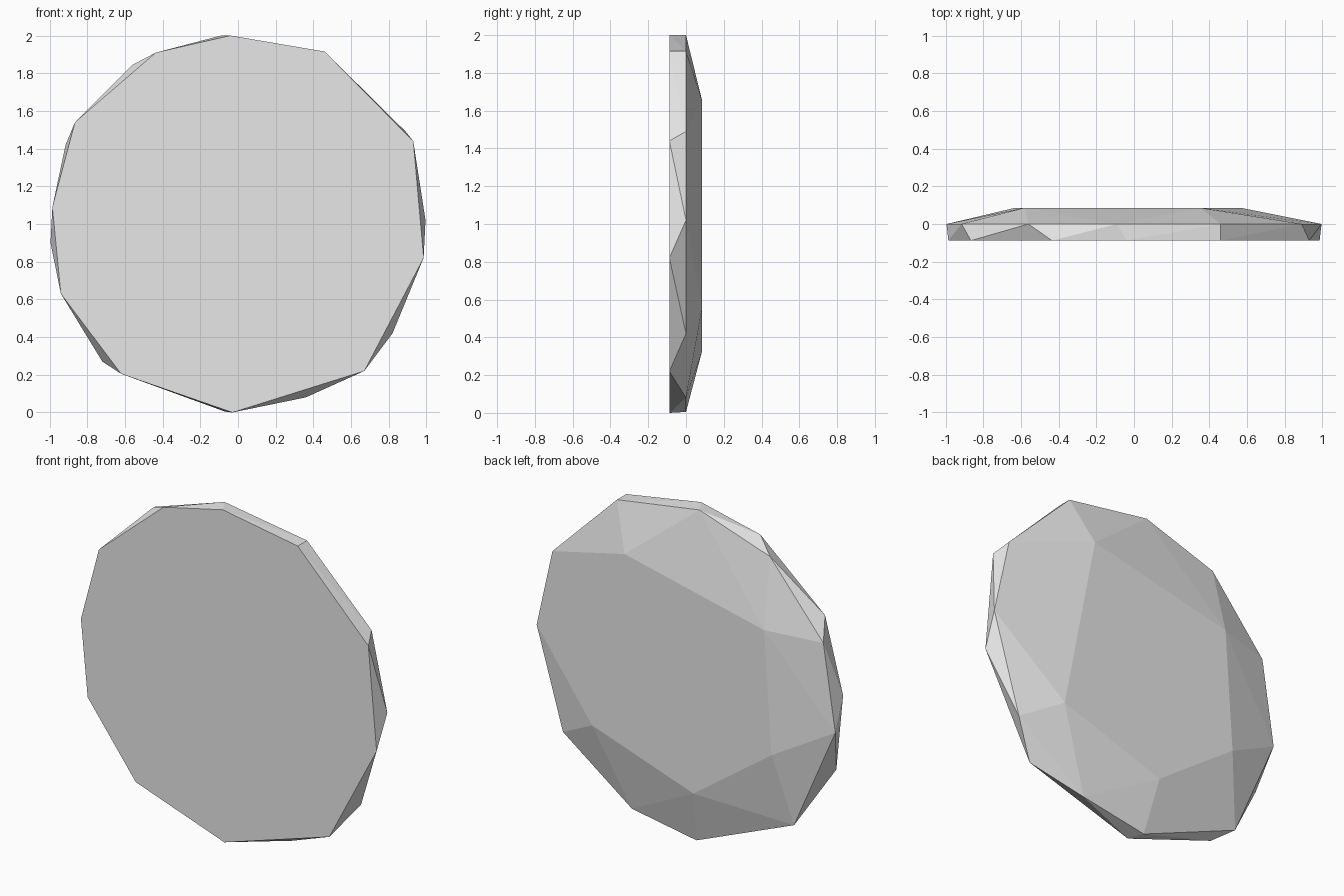
import bpy
import bmesh

cube = bpy.data.objects.get("Cube")
if cube:
    bpy.data.objects.remove(cube, do_unlink=True)

# Pale grey stone
stone = bpy.data.materials.new("pale_grey")
stone.use_nodes = True
grey = (0.8, 0.8, 0.8, 1)
stone.diffuse_color = grey
stone.node_tree.nodes["Principled BSDF"].inputs["Base Color"].default_value = grey

# Outlines (x, z) of the flat front, the widest girdle and the small back facet
front = [(-0.04, 2.0), (0.46, 1.915), (0.93, 1.44), (0.985, 0.82), (0.67, 0.22),
         (-0.03, 0), (-0.62, 0.205), (-0.94, 0.63), (-0.985, 1.09),
         (-0.865, 1.54), (-0.435, 1.91)]
girdle = [(-0.09, 2.0), (0.46, 1.915), (0.89, 1.49), (0.995, 1.02), (0.82, 0.42),
          (0.36, 0.08), (-0.07, 0.005), (-0.72, 0.27), (-0.995, 0.9),
          (-0.915, 1.42), (-0.56, 1.845)]
back = [(0.35, 1.65), (-0.58, 1.44), (-0.63, 0.7), (-0.11, 0.33), (0.565, 0.56)]

# Wrap the three outlines in one faceted convex shell
bm = bmesh.new()
for outline, y in ((front, -0.088), (girdle, 0), (back, 0.086)):
    for x, z in outline:
        bm.verts.new((x, y, z))
hull = bmesh.ops.convex_hull(bm, input=bm.verts)
loose = [v for v in bm.verts if not v.link_faces]
bmesh.ops.delete(bm, geom=loose, context="VERTS")
bmesh.ops.dissolve_limit(bm, angle_limit=0.01, verts=bm.verts, edges=bm.edges)
bmesh.ops.recalc_face_normals(bm, faces=bm.faces)

mesh = bpy.data.meshes.new("faceted_disc")
bm.to_mesh(mesh)
bm.free()
mesh.materials.append(stone)
disc = bpy.data.objects.new("faceted_disc", mesh)
bpy.context.collection.objects.link(disc)
